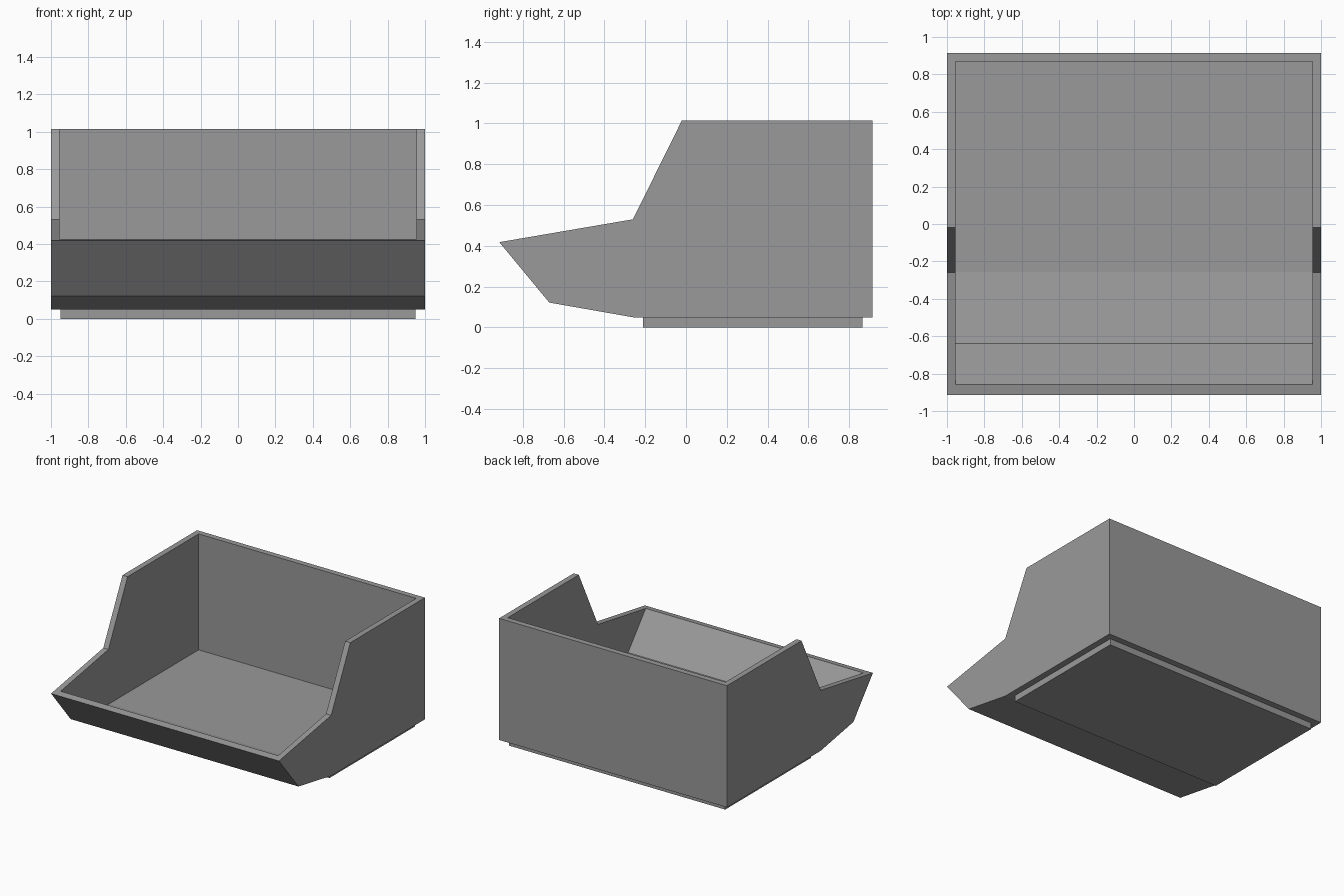
import bpy, bmesh

if "Cube" in bpy.data.objects:
    bpy.data.objects.remove(bpy.data.objects["Cube"])

grey = bpy.data.materials.new("plain grey")
grey.diffuse_color = (0.32, 0.32, 0.32, 1)
grey.use_nodes = True
grey.node_tree.nodes["Principled BSDF"].inputs["Base Color"].default_value = grey.diffuse_color


def prism(name, profile, half_width):
    """Extrude a (y, z) side profile across x."""
    bm = bmesh.new()
    face = bm.faces.new([bm.verts.new((-half_width, y, z)) for y, z in profile])
    new = bmesh.ops.extrude_face_region(bm, geom=[face])["geom"]
    bmesh.ops.translate(bm, vec=(2 * half_width, 0, 0),
                        verts=[v for v in new if isinstance(v, bmesh.types.BMVert)])
    bmesh.ops.recalc_face_normals(bm, faces=bm.faces)
    mesh = bpy.data.meshes.new(name)
    bm.to_mesh(mesh)
    bm.free()
    mesh.materials.append(grey)
    obj = bpy.data.objects.new(name, mesh)
    bpy.context.collection.objects.link(obj)
    return obj


# Outer bin body with low sloped front and stepped sides
bin_body = prism("bin_body", [(-0.915, 0.418), (-0.67, 0.122), (-0.26, 0.05),
                              (0.915, 0.05), (0.915, 1.015), (-0.02, 1.015),
                              (-0.26, 0.53)], 1.0)

# Cavity leaving an even wall, open at the top
cavity = prism("cavity_cutter", [(-1.587, 1.3), (-0.638, 0.162), (-0.256, 0.095),
                                 (0.87, 0.095), (0.87, 1.3)], 0.955)
cavity.hide_render = True
cavity.hide_viewport = True
cut = bin_body.modifiers.new("hollow", "BOOLEAN")
cut.operation = "DIFFERENCE"
cut.solver = "EXACT"
cut.object = cavity

# Raised stacking foot under the floor
prism("stacking_foot", [(-0.21, 0.0), (0.865, 0.0), (0.865, 0.05), (-0.21, 0.05)], 0.95)
